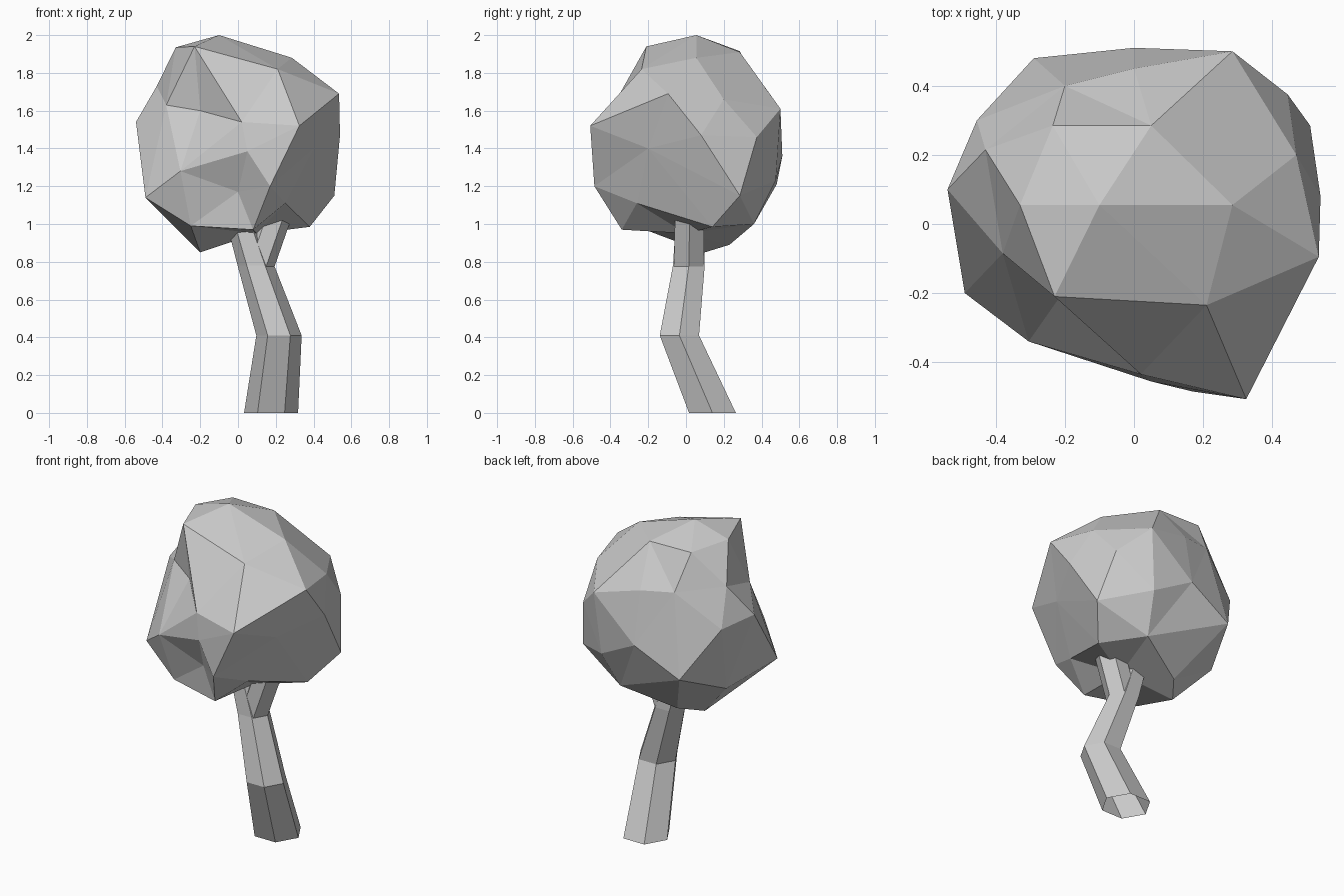
import bpy, bmesh, math
from mathutils import Vector


def finish(bm, name):
    bmesh.ops.recalc_face_normals(bm, faces=bm.faces)
    mesh = bpy.data.meshes.new(name)
    bm.to_mesh(mesh)
    bm.free()
    bpy.context.collection.objects.link(bpy.data.objects.new(name, mesh))


def limb(name, path, sides=6):
    """Open faceted tube through horizontal rings given as (x, y, z, radius)."""
    bm = bmesh.new()
    rings = []
    for x, y, z, r in path:
        angles = [math.tau * i / sides for i in range(sides)]
        rings.append([bm.verts.new((x + r * math.cos(a), y + r * math.sin(a), z))
                      for a in angles])
    for low, high in zip(rings, rings[1:]):
        for i in range(sides):
            j = (i + 1) % sides
            bm.faces.new((low[i], low[j], high[j], high[i]))
    finish(bm, name)


def faceted_blob(name, centre, points):
    """Skin points around a centre: hull them on a sphere, then restore them."""
    bm = bmesh.new()
    centre = Vector(centre)
    target = {}
    for p in points:
        v = bm.verts.new((Vector(p) - centre).normalized())
        target[v] = Vector(p)
    bmesh.ops.convex_hull(bm, input=list(bm.verts))
    for v in bm.verts:
        v.co = target[v]
    finish(bm, name)


# Bent trunk and forked side branch
limb("trunk", [(0.175, 0.14, 0, 0.143), (0.217, -0.035, 0.41, 0.12),
               (0.095, 0.015, 0.78, 0.097), (0.0, 0.02, 1.08, 0.08)])
limb("branch", [(0.102, 0.015, 0.77, 0.09), (0.21, 0.02, 1.08, 0.09)])

# Crown, grouped by region
top = [(-0.10, 0.055, 2.0), (-0.33, 0.055, 1.935), (-0.23, -0.21, 1.94),
       (0.285, 0.055, 1.88), (0.21, -0.235, 1.82), (0.05, 0.285, 1.91),
       (-0.235, 0.285, 1.915)]
front = [(0.325, -0.507, 1.52), (0.02, -0.435, 1.54), (-0.20, -0.19, 1.60),
         (-0.305, -0.34, 1.28), (0.05, -0.456, 1.385), (0.0, -0.34, 1.17),
         (0.17, -0.485, 1.20)]
right = [(0.535, -0.095, 1.69), (0.54, 0.08, 1.47), (0.445, 0.375, 1.46),
         (0.51, 0.285, 1.15), (0.40, -0.20, 1.40), (0.25, -0.26, 1.11),
         (0.47, 0.20, 1.66)]
back = [(0.285, 0.50, 1.61), (0.0, 0.51, 1.36), (-0.29, 0.48, 1.21),
        (0.0, 0.45, 1.68), (-0.20, 0.40, 1.70), (0.25, 0.475, 1.23)]
left = [(-0.43, 0.215, 1.73), (-0.54, 0.10, 1.54), (-0.38, -0.085, 1.63),
        (-0.49, -0.20, 1.14), (-0.455, 0.30, 1.50), (-0.41, 0.19, 1.08)]
bottom = [(0.08, -0.34, 0.97), (-0.25, -0.27, 0.99), (-0.20, 0.10, 0.85),
          (-0.10, 0.23, 0.89), (0.38, 0.14, 0.985), (0.20, 0.36, 1.0),
          (0.10, 0.0, 0.95)]
faceted_blob("crown", (0, 0, 1.42), top + front + right + back + left + bottom)
